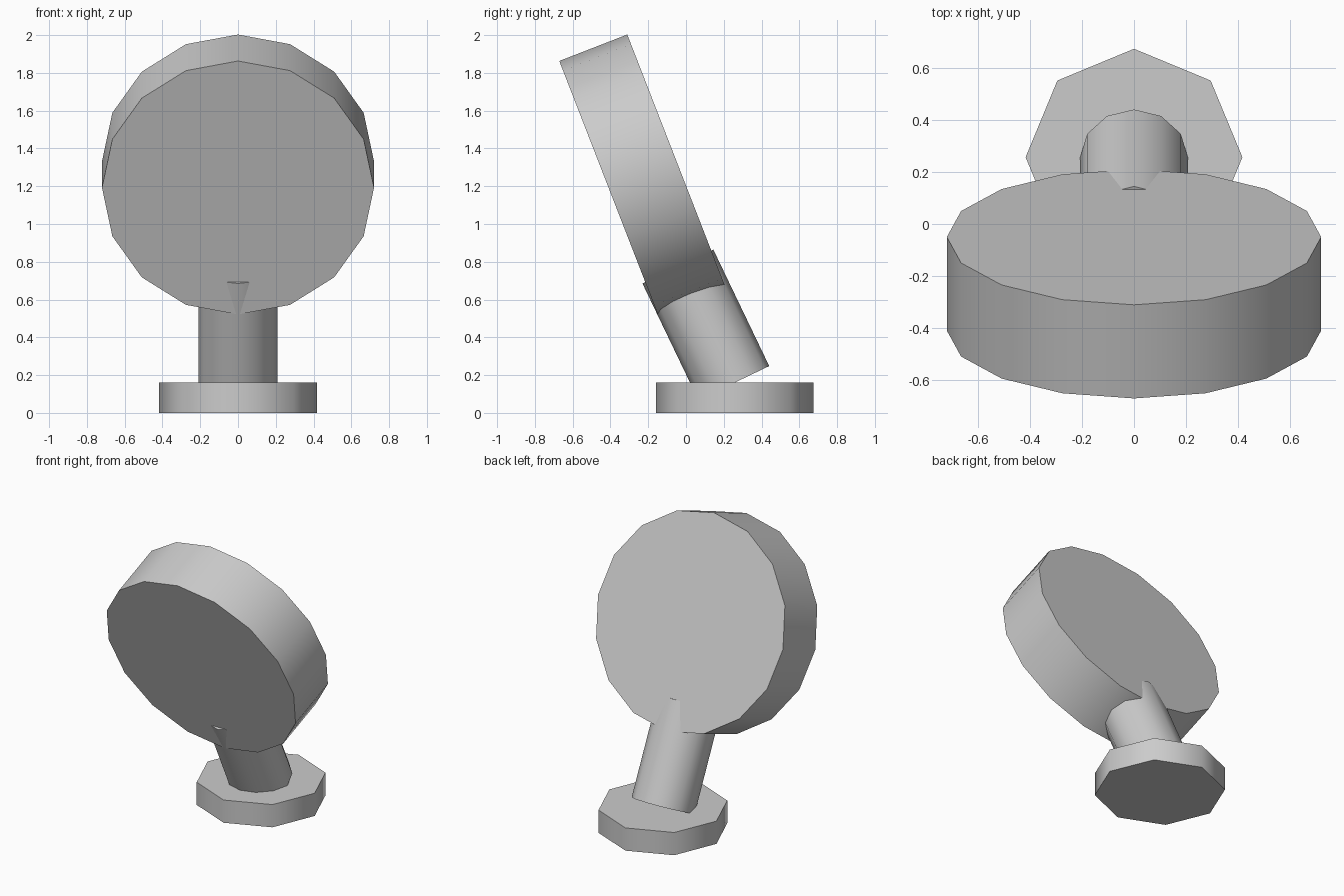
import bpy
import math
from mathutils import Vector

cube = bpy.data.objects.get("Cube")
if cube:
    bpy.data.objects.remove(cube, do_unlink=True)

grey = bpy.data.materials.new("plain grey")
grey.use_nodes = True
colour = (0.6, 0.6, 0.6, 1.0)
grey.diffuse_color = colour
grey.node_tree.nodes["Principled BSDF"].inputs["Base Color"].default_value = colour


def drum(name, sides, radius, start, end):
    """Capped cylinder between two points of the x = 0 plane, given as (y, z)."""
    a, b = Vector((0, *start)), Vector((0, *end))
    axis = b - a
    tilt = math.atan2(-axis.y, axis.z)
    bpy.ops.mesh.primitive_cylinder_add(
        vertices=sides, radius=radius, depth=axis.length,
        location=(a + b) / 2, rotation=(tilt, 0, 0))
    obj = bpy.context.object
    obj.name = name
    obj.data.materials.append(grey)
    bpy.ops.object.shade_smooth_by_angle(angle=math.radians(60))
    return obj


# Flat octagonal foot
drum("base", 8, 0.417, (0.257, 0), (0.257, 0.16))
# Leaning stem, rising from the centre of the foot's top
drum("stem", 12, 0.208, (0.253, 0.158), (-0.043, 0.775))
# Large tilted disc
drum("disc", 16, 0.72, (-0.41, 1.192), (-0.05, 1.332))
